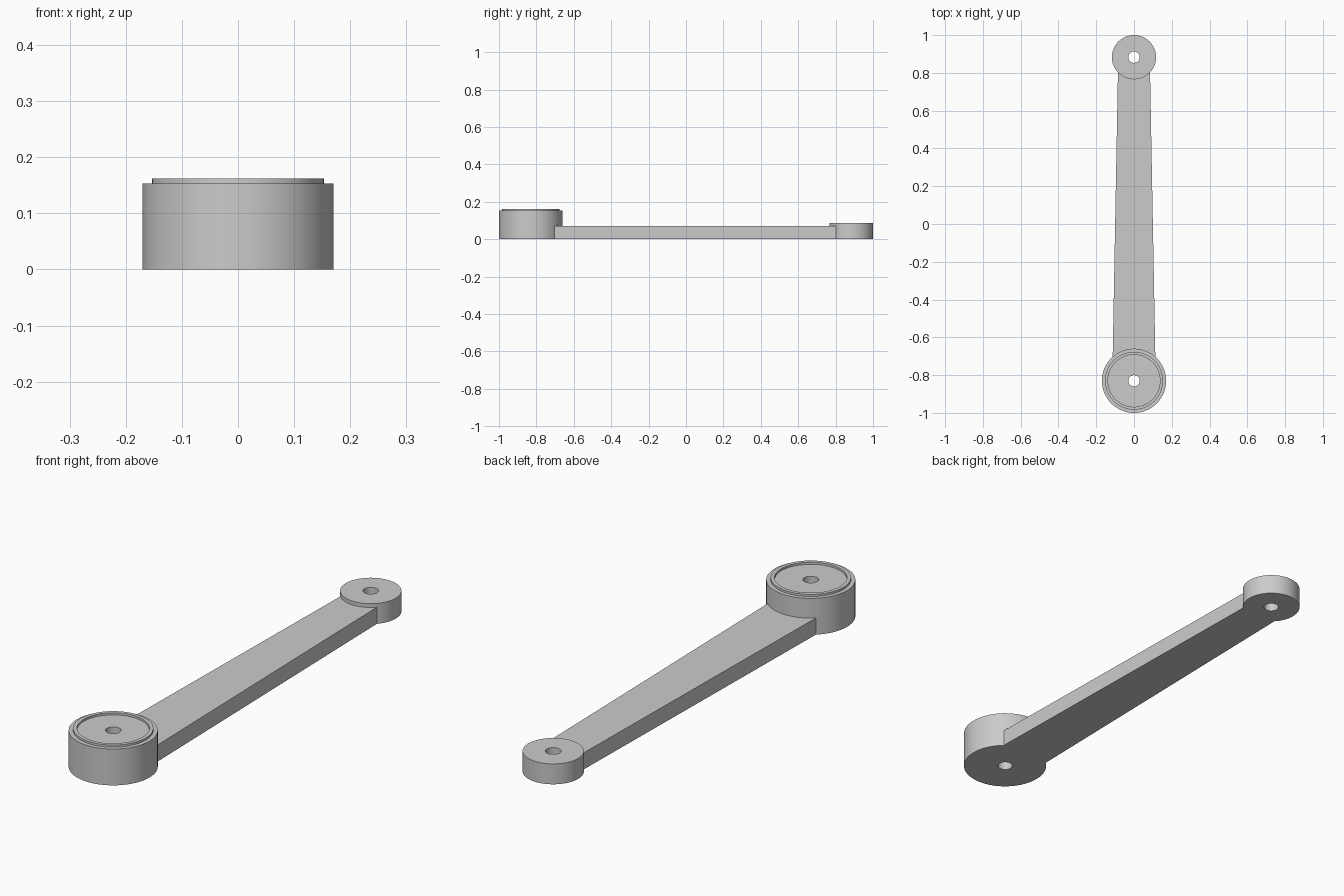
import bpy, bmesh, math

cube = bpy.data.objects.get("Cube")
if cube:
    bpy.data.objects.remove(cube, do_unlink=True)

grey = bpy.data.materials.new("light_grey")
grey.use_nodes = True
colour = (0.6, 0.6, 0.6, 1)
grey.diffuse_color = colour
grey.node_tree.nodes["Principled BSDF"].inputs["Base Color"].default_value = colour

HUB_Y, HUB_R = -0.83, 0.17      # large hub
END_Y, END_R = 0.883, 0.117     # small hub
HOLE_R = 0.03
SEGMENTS = 96


def finish(name, bm):
    bmesh.ops.recalc_face_normals(bm, faces=bm.faces)
    mesh = bpy.data.meshes.new(name)
    bm.to_mesh(mesh)
    bm.free()
    mesh.materials.append(grey)
    obj = bpy.data.objects.new(name, mesh)
    bpy.context.collection.objects.link(obj)
    bpy.ops.object.select_all(action="DESELECT")
    obj.select_set(True)
    bpy.context.view_layer.objects.active = obj
    bpy.ops.object.shade_smooth_by_angle(angle=math.radians(30))
    return obj


def lathe(name, profile, y):
    """Revolve a closed (radius, height) profile about a vertical axis."""
    bm = bmesh.new()
    rings = []
    for i in range(SEGMENTS):
        a = 2 * math.pi * i / SEGMENTS
        rings.append([bm.verts.new((r * math.cos(a), y + r * math.sin(a), z))
                      for r, z in profile])
    n = len(profile)
    for i in range(SEGMENTS):
        a, b = rings[i], rings[(i + 1) % SEGMENTS]
        for j in range(n):
            k = (j + 1) % n
            bm.faces.new((a[j], b[j], b[k], a[k]))
    return finish(name, bm)


# Large hub: stepped rim around a shallow recess, with a through hole
lathe("large_hub", [(HOLE_R, 0), (HUB_R, 0), (HUB_R, 0.153), (0.153, 0.153),
                    (0.153, 0.162), (0.138, 0.162), (0.138, 0.153),
                    (HOLE_R, 0.153)], HUB_Y)

# Small hub: plain disc with a through hole
lathe("small_hub", [(HOLE_R, 0), (END_R, 0), (END_R, 0.086),
                    (HOLE_R, 0.086)], END_Y)


# Tapered arm: its ends are curved to fit against the two hubs
def end_arc(y, radius, half_width, direction, steps=16):
    r = radius - 0.001
    sweep = math.asin(half_width / r)
    angles = [sweep * (2 * i / steps - 1) for i in range(steps + 1)]
    return [(r * math.sin(a), y + direction * r * math.cos(a)) for a in angles]


outline = end_arc(HUB_Y, HUB_R, 0.113, 1) + end_arc(END_Y, END_R, 0.085, -1)[::-1]
bm = bmesh.new()
base = bm.faces.new([bm.verts.new((x, y, 0)) for x, y in outline])
top = bmesh.ops.extrude_face_region(bm, geom=[base], use_keep_orig=True)
bmesh.ops.translate(bm, vec=(0, 0, 0.07),
                    verts=[v for v in top["geom"] if isinstance(v, bmesh.types.BMVert)])
finish("arm", bm)
